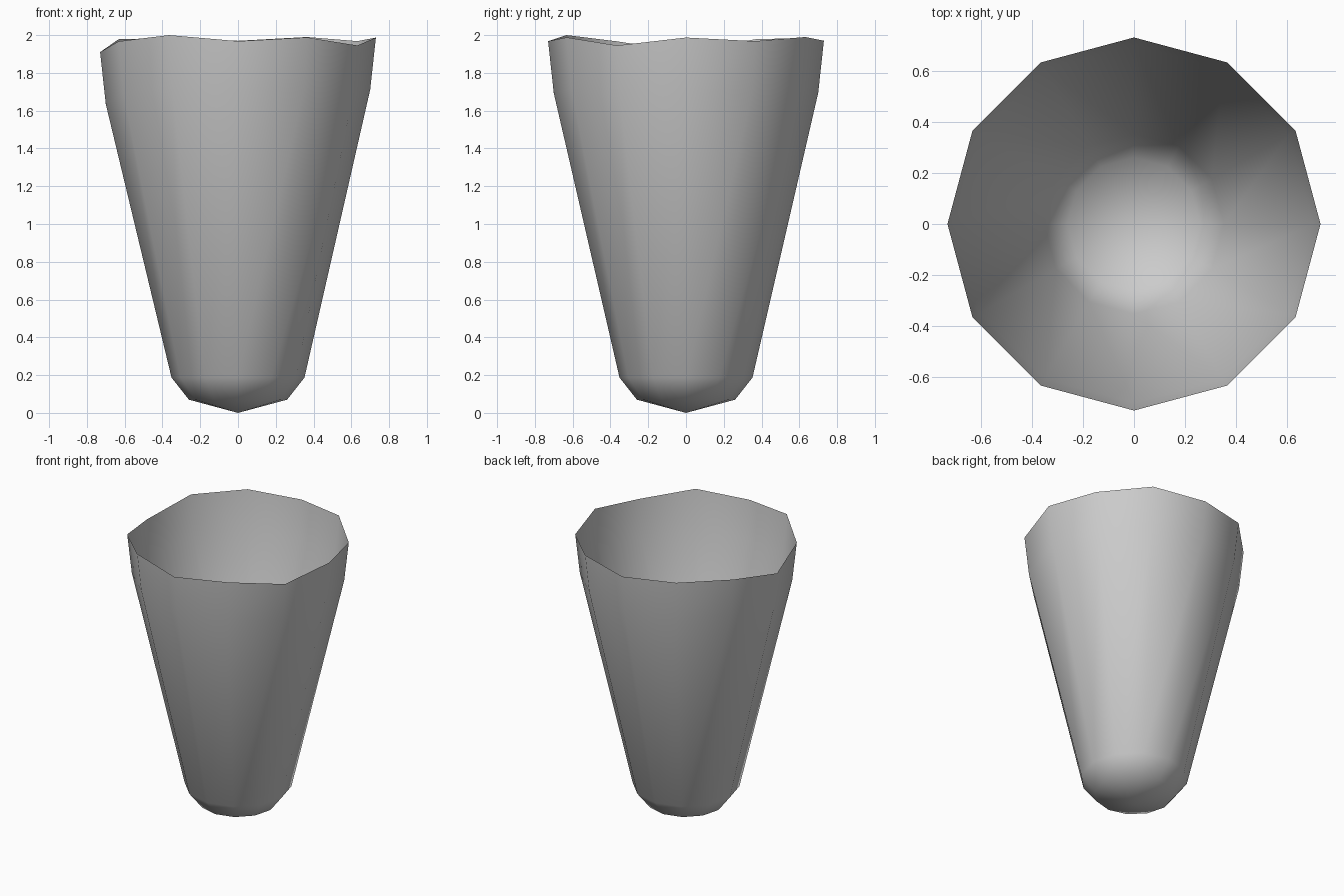
import bpy, bmesh, math

cube = bpy.data.objects.get("Cube")
if cube:
    bpy.data.objects.remove(cube, do_unlink=True)

# Plain grey material
grey = bpy.data.materials.new("plain_grey")
grey.use_nodes = True
colour = (0.6, 0.6, 0.6, 1)
grey.diffuse_color = colour
grey.node_tree.nodes["Principled BSDF"].inputs["Base Color"].default_value = colour

# Uneven rim heights, one per side, counter-clockwise from +x
rim = [1.987, 1.968, 1.99, 1.97, 1.985, 1.978, 1.91, 1.967, 2.0, 1.968, 1.988, 1.945]
SIDES = len(rim)

bm = bmesh.new()


def ring(radius, heights):
    """One ring of vertices with a height for each side."""
    return [bm.verts.new((radius * math.cos(i * math.tau / SIDES),
                          radius * math.sin(i * math.tau / SIDES), z))
            for i, z in enumerate(heights)]


# Rounded base, tapered wall and near-upright lip
rings = [
    ring(0.26, [0.07] * SIDES),
    ring(0.352, [0.187] * SIDES),
    ring(0.70, [z - 0.275 for z in rim]),
    ring(0.73, rim),
]
tip = bm.verts.new((0, 0, 0))
for i in range(SIDES):
    j = (i + 1) % SIDES
    bm.faces.new((tip, rings[0][j], rings[0][i]))
    for low, high in zip(rings, rings[1:]):
        bm.faces.new((low[i], low[j], high[j], high[i]))

for face in bm.faces:
    face.smooth = True

# Open-topped single-walled cup
mesh = bpy.data.meshes.new("cup_shell")
bm.to_mesh(mesh)
bm.free()
mesh.materials.append(grey)
cup = bpy.data.objects.new("cup_shell", mesh)
bpy.context.collection.objects.link(cup)
